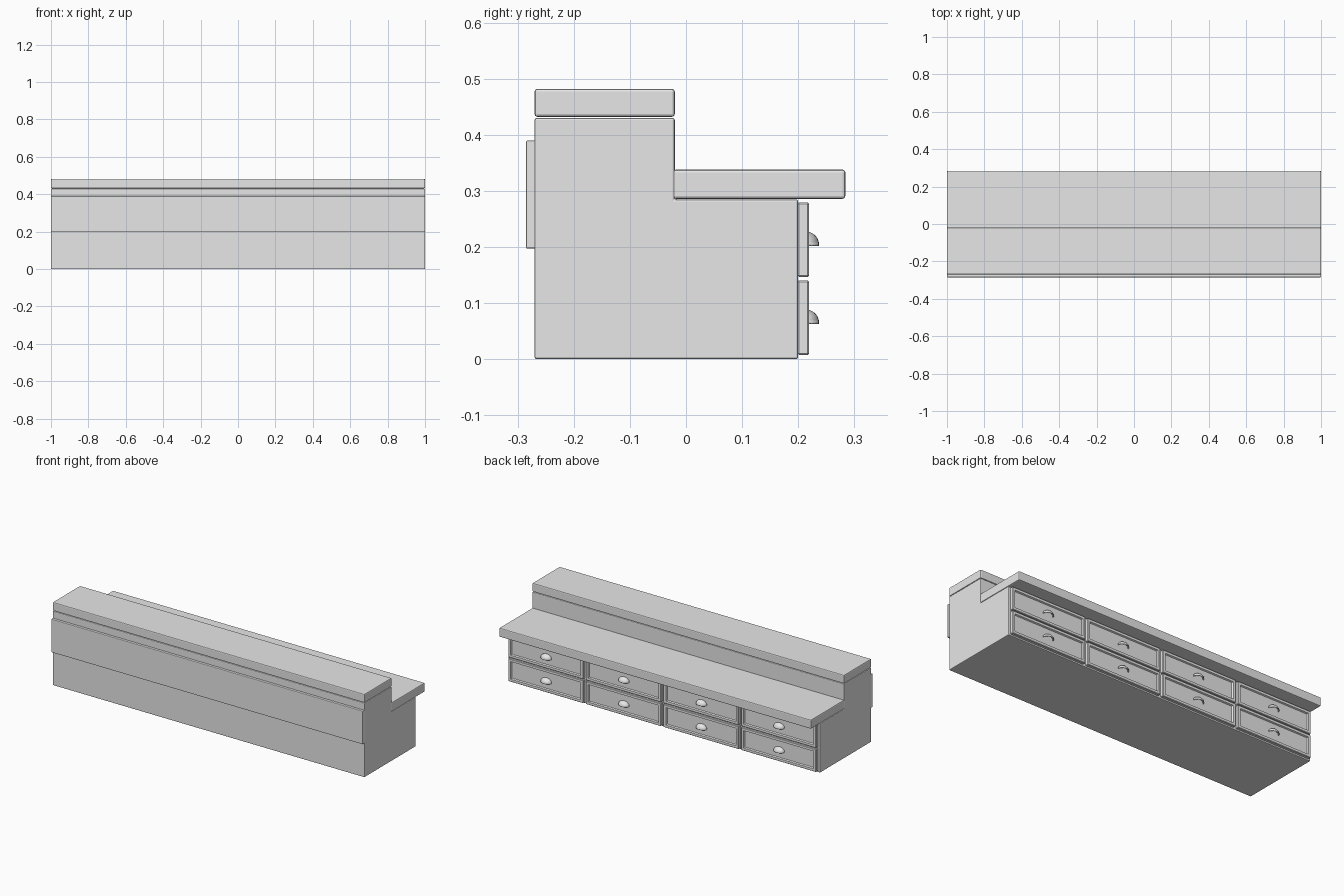
import bpy, bmesh, math
from mathutils import Vector

if "Cube" in bpy.data.objects:
    bpy.data.objects.remove(bpy.data.objects["Cube"])

# One plain grey for the whole counter
grey = bpy.data.materials.new("light grey")
grey.use_nodes = True
grey.diffuse_color = (0.8, 0.8, 0.8, 1)
grey.node_tree.nodes["Principled BSDF"].inputs["Base Color"].default_value = (0.8, 0.8, 0.8, 1)


def finish(bm, name, bevel=0.0):
    bmesh.ops.recalc_face_normals(bm, faces=bm.faces)
    mesh = bpy.data.meshes.new(name)
    bm.to_mesh(mesh)
    bm.free()
    mesh.materials.append(grey)
    ob = bpy.data.objects.new(name, mesh)
    bpy.context.collection.objects.link(ob)
    if bevel:
        mod = ob.modifiers.new("Bevel", "BEVEL")
        mod.width = bevel
        mod.segments = 2
        mod.limit_method = "ANGLE"
    return ob


def extrude_profile(name, points, x0, x1, bevel):
    """Sweep a (y, z) outline along x."""
    bm = bmesh.new()
    face = bm.faces.new([bm.verts.new((x0, y, z)) for y, z in points])
    out = bmesh.ops.extrude_face_region(bm, geom=[face])["geom"]
    verts = [v for v in out if isinstance(v, bmesh.types.BMVert)]
    bmesh.ops.translate(bm, verts=verts, vec=(x1 - x0, 0, 0))
    return finish(bm, name, bevel)


def slab(name, y0, y1, z0, z1, bevel):
    return extrude_profile(name, [(y0, z0), (y1, z0), (y1, z1), (y0, z1)], -1, 1, bevel)


def drawer(name, x, z, width, height):
    """Drawer front with a sunken panel framed by a sloped edge."""
    bm = bmesh.new()
    bmesh.ops.create_cube(bm, size=1)
    for v in bm.verts:
        v.co = Vector((x + v.co.x * width, 0.209 + v.co.y * 0.02, z + v.co.z * height))
    outer = [e for e in bm.edges]
    bmesh.ops.bevel(bm, geom=outer, offset=0.0025, segments=1, affect="EDGES")
    bm.normal_update()
    front = max(bm.faces, key=lambda f: f.normal.y * f.calc_area())
    bmesh.ops.inset_region(bm, faces=[front], thickness=0.019)
    bmesh.ops.inset_region(bm, faces=[front], thickness=0.005, depth=-0.008)
    return finish(bm, name)


def cup_pull(name, x, z):
    """Hollow quarter-dome handle, open underneath."""
    bm = bmesh.new()
    bmesh.ops.create_uvsphere(bm, u_segments=24, v_segments=16, radius=1)
    for normal in ((0, -1, 0), (0, 0, -1)):
        bmesh.ops.bisect_plane(bm, geom=bm.verts[:] + bm.edges[:] + bm.faces[:],
                               plane_co=(0, 0, 0), plane_no=normal, clear_outer=True)
    for v in bm.verts:
        v.co = Vector((x + v.co.x * 0.033, 0.211 + v.co.y * 0.026, z + v.co.z * 0.023))
    ob = finish(bm, name)
    for p in ob.data.polygons:
        p.use_smooth = True
    shell = ob.modifiers.new("Shell", "SOLIDIFY")
    shell.thickness = 0.003
    shell.offset = -1
    return ob


# Stepped cabinet body, worktop, raised bar top and front panel
extrude_profile("cabinet_body",
                [(-0.27, 0), (0.2, 0), (0.2, 0.285), (-0.02, 0.285), (-0.02, 0.43), (-0.27, 0.43)],
                -1, 1, 0.004)
slab("bar_top", -0.27, -0.02, 0.432, 0.482, 0.005)
slab("worktop", -0.023, 0.284, 0.286, 0.338, 0.005)
slab("front_panel", -0.285, -0.268, 0.197, 0.39, 0.003)

# Two rows of four drawers with cup pulls
for row, z in enumerate((0.074, 0.213)):
    for col in range(4):
        x = (col - 1.5) * 0.498
        drawer(f"drawer_{row}_{col}", x, z, 0.482, 0.133)
        cup_pull(f"drawer_pull_{row}_{col}", x, z - 0.008)
